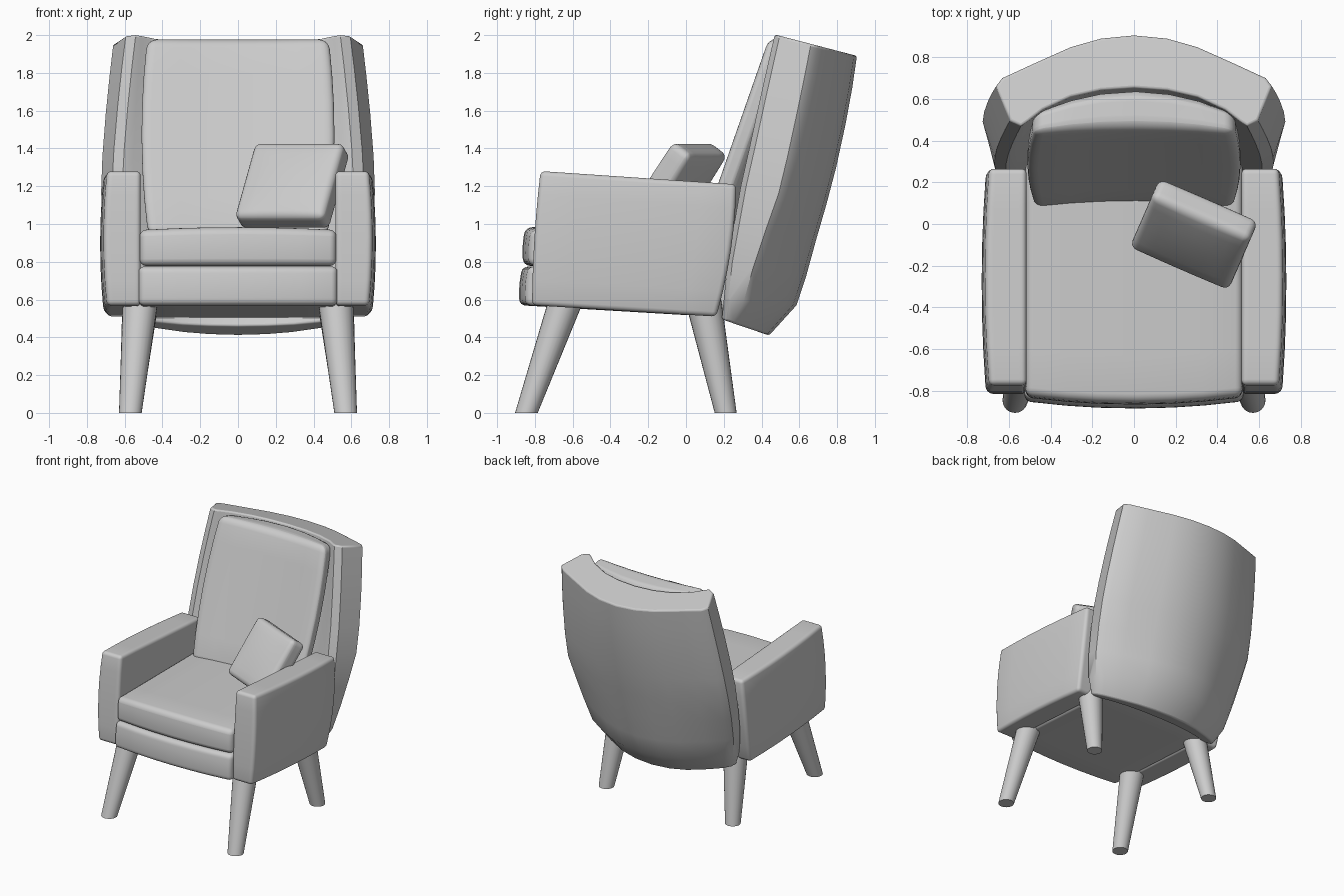
import bpy, bmesh, math
from mathutils import Vector, Matrix

if "Cube" in bpy.data.objects:
    bpy.data.objects.remove(bpy.data.objects["Cube"])


def finish(name, bm, angle=40):
    bmesh.ops.recalc_face_normals(bm, faces=bm.faces)
    me = bpy.data.meshes.new(name)
    bm.to_mesh(me)
    bm.free()
    ob = bpy.data.objects.new(name, me)
    bpy.context.collection.objects.link(ob)
    bpy.ops.object.select_all(action='DESELECT')
    ob.select_set(True)
    bpy.context.view_layer.objects.active = ob
    bpy.ops.object.shade_smooth_by_angle(angle=math.radians(angle))
    return ob


def lerp(a, b, t):
    return a + (b - a) * t


def soft_box(name, dims, radius, warp):
    """Rounded box, sliced into a grid, then warped from (-1..1) coordinates."""
    bm = bmesh.new()
    bmesh.ops.create_cube(bm, size=1)
    for v in bm.verts:
        v.co = Vector(c * d for c, d in zip(v.co, dims))
    bmesh.ops.bevel(bm, geom=bm.edges[:], offset=radius, segments=4,
                    profile=0.5, affect='EDGES')
    for axis in range(3):
        for f in (-0.62, -0.33, 0.02, 0.35, 0.64):
            co, no = Vector(), Vector()
            co[axis], no[axis] = f * dims[axis] / 2, 1
            bmesh.ops.bisect_plane(bm, geom=bm.verts[:] + bm.edges[:] + bm.faces[:],
                                   plane_co=co, plane_no=no)
    for v in bm.verts:
        v.co = warp(*(2 * c / d for c, d in zip(v.co, dims)))
    return finish(name, bm)


# Arms: bulged outer side, sloping top and bottom
def arm_warp(side):
    def warp(u, v, w):
        s, h = (v + 1) / 2, (w + 1) / 2
        outer = 0.692 + 0.02 * (1 - v * v) + 0.018 * (1 - w * w)
        x = lerp(0.515, outer, (u + 1) / 2)
        front = lerp(-0.815, -0.77, h) - 0.01 * (1 - w * w)
        back = lerp(0.16, 0.265, h) + 0.025 * (1 - w * w)
        z = lerp(lerp(0.57, 0.51, s), lerp(1.28, 1.21, s), h)
        return Vector((side * x, lerp(front, back, s), z))
    return warp


for side, label in ((-1, "left"), (1, "right")):
    soft_box(label + "_arm", (0.2, 1.0, 0.7), 0.025, arm_warp(side))


# Seat base and seat cushion with bowed fronts
def base_warp(u, v, w):
    s, h = (v + 1) / 2, (w + 1) / 2
    front = lerp(-0.845, -0.83, h) - 0.035 * (1 - u * u) - 0.01 * (1 - w * w)
    return Vector((u * 0.525, lerp(front, 0.3, s), lerp(lerp(0.57, 0.5, s), 0.775, h)))


def seat_warp(u, v, w):
    s, h = (v + 1) / 2, (w + 1) / 2
    front = lerp(-0.825, -0.815, h) - 0.035 * (1 - u * u) - 0.01 * (1 - w * w)
    top = 0.968 + 0.015 * (1 - u * u)
    return Vector((u * 0.52, lerp(front, 0.3, s), lerp(0.778, top, h)))


soft_box("seat_base", (1.04, 1.15, 0.23), 0.03, base_warp)
soft_box("seat_cushion", (1.04, 1.13, 0.2), 0.035, seat_warp)


# Back cushion leaning against the curved shell
def back_warp(u, v, w):
    s, h = (v + 1) / 2, (w + 1) / 2
    z = lerp(0.94, 1.985, h) - 0.03 * s * h
    front = lerp(0.07, 0.435, h) + 0.025 * (1 - u * u)
    thick = 0.1 + 0.09 * (1 - u * u)
    x = u * (lerp(0.475, 0.48, h) + 0.033 * (1 - w * w))
    return Vector((x, front + s * thick, z))


soft_box("back_cushion", (0.98, 0.17, 1.04), 0.05, back_warp)

# Loose throw pillow, yawed and tipped back
pillow_pose = (Matrix.Translation((0.287, -0.05, 1.202))
               @ Matrix.Rotation(math.radians(-23.5), 4, 'Z')
               @ Matrix.Rotation(math.radians(-35), 4, 'X'))


def pillow_warp(u, v, w):
    t = 0.065 + 0.02 * (1 - u * u) * (1 - w * w)
    return pillow_pose @ Vector((u * 0.258, v * t, w * 0.242))


soft_box("throw_pillow", (0.5, 0.13, 0.46), 0.035, pillow_warp)


# Back shell: half plan profile (x / half width, depth fraction), lofted upward;
# wing fronts narrow towards the top, rear corners round off towards the bottom
def shell_ring(h):
    k = max(0, 1 - h / 0.5)
    outer = [(0, 1, 0, 1), (.24, .965, .24, .95), (.46, .87, .45, .82), (.74, .68, .68, .57),
             (.955, .53, .84, .36), (1, .44, .91, .22)]
    half = [(lerp(x0, x1, k), lerp(t0, t1, k)) for x0, t0, x1, t1 in outer]
    half += [(lerp(.94, .9, h), .06), (lerp(.87, .82, h), 0), (.77, .05),
             (.66, .18), (.46, .32), (.24, .395), (0, .42)]
    return half + [(-x, t) for x, t in half[-2:0:-1]]


# front y, front z, back y, back z, half width
levels = [(.19, .495, .44, .41, .64), (.20, .60, .585, .57, .685), (.22, .80, .635, .72, .71),
          (.255, 1.0, .69, .92, .722), (.29, 1.2, .745, 1.11, .725), (.335, 1.4, .795, 1.3, .718),
          (.385, 1.63, .845, 1.53, .70), (.43, 1.83, .88, 1.72, .68), (.47, 2.003, .905, 1.89, .66)]
bm = bmesh.new()
rings = [[bm.verts.new((x * w, lerp(yf, yb, t), lerp(zf, zb, t)))
          for x, t in shell_ring(k / (len(levels) - 1))]
         for k, (yf, zf, yb, zb, w) in enumerate(levels)]
n = len(rings[0])
for a, b in zip(rings, rings[1:]):
    for i in range(n):
        j = (i + 1) % n
        bm.faces.new((a[i], a[j], b[j], b[i]))
bm.faces.new(rings[0])
bm.faces.new(rings[-1])
shell = finish("back_shell", bm)
bev = shell.modifiers.new("soft_edges", 'BEVEL')
bev.width, bev.segments, bev.limit_method = 0.012, 3, 'ANGLE'
bev.angle_limit = math.radians(65)


# Splayed tapered legs
def leg(name, bottom, top, r0, r1):
    bm = bmesh.new()
    bmesh.ops.create_cone(bm, cap_ends=True, segments=24, radius1=r0, radius2=r1, depth=2)
    for v in bm.verts:
        c = Vector(top if v.co.z > 0 else bottom)
        v.co = Vector((v.co.x + c.x, v.co.y + c.y, c.z))
    finish(name, bm)


for side, label in ((-1, "left"), (1, "right")):
    leg("front_leg_" + label, (side * .57, -.845, 0), (side * .515, -.63, .61), .06, .095)
    leg("rear_leg_" + label, (side * .57, .21, 0), (side * .515, .09, .6), .058, .097)
